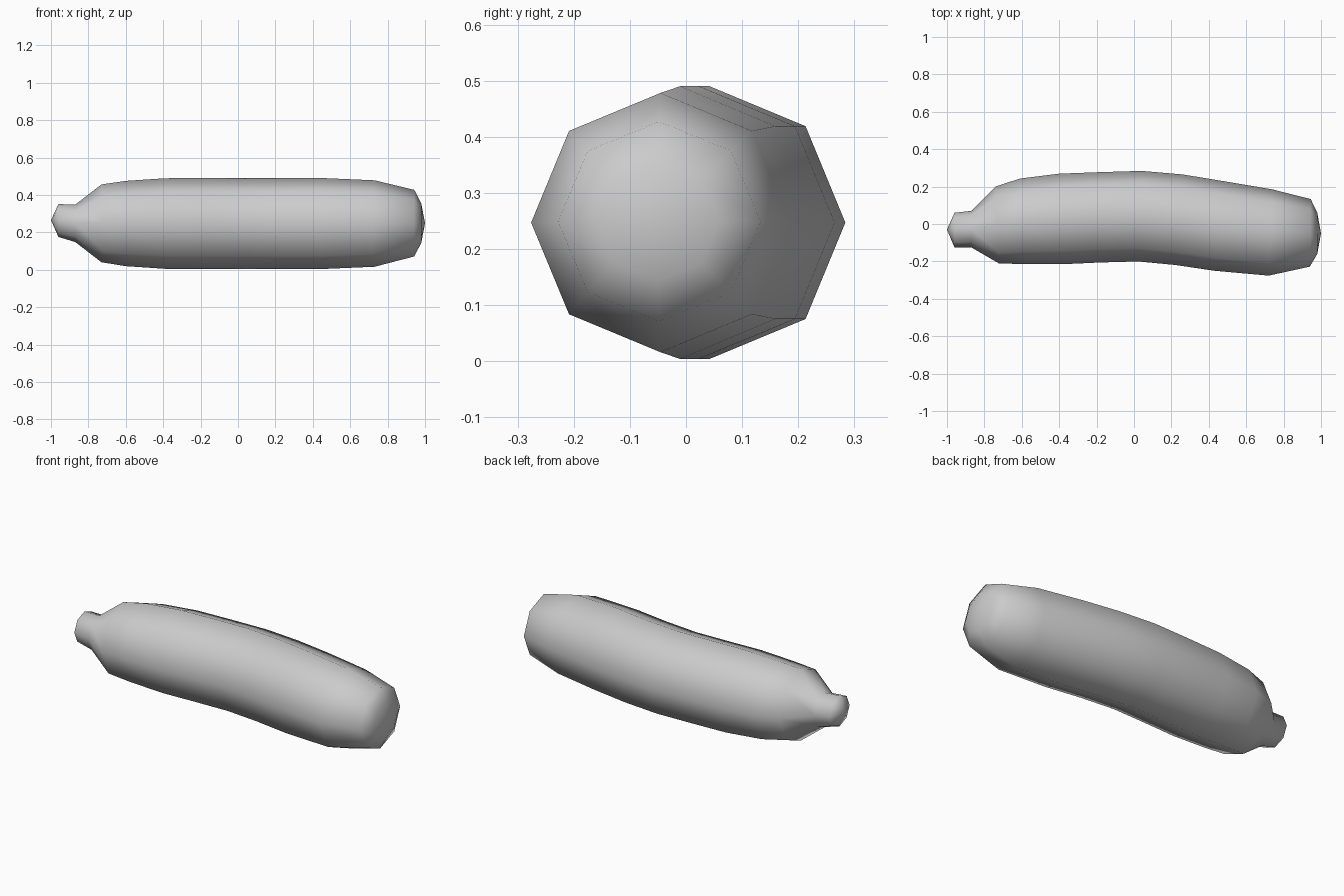
import bpy, bmesh, math
from mathutils import Vector

if "Cube" in bpy.data.objects:
    bpy.data.objects.remove(bpy.data.objects["Cube"])

SIDES = 8

# Cross-sections: back-edge x, y; front-edge x, y; centre z; half height
rings = [
    (-0.96, 0.06, -0.96, -0.125, 0.263, 0.088),   # stem tip
    (-0.87, 0.07, -0.87, -0.125, 0.248, 0.10),    # stem base
    (-0.74, 0.20, -0.72, -0.212, 0.248, 0.208),   # shoulder
    (-0.61, 0.243, -0.59, -0.213, 0.247, 0.228),
    (-0.40, 0.269, -0.38, -0.215, 0.247, 0.242),
    (-0.19, 0.277, -0.19, -0.206, 0.247, 0.243),
    (0.04, 0.284, 0.02, -0.20, 0.247, 0.243),
    (0.26, 0.265, 0.22, -0.219, 0.247, 0.243),
    (0.48, 0.229, 0.43, -0.25, 0.247, 0.243),
    (0.74, 0.185, 0.72, -0.276, 0.247, 0.231),    # far end
    (0.945, 0.133, 0.94, -0.228, 0.249, 0.178),
    (0.98, 0.06, 0.98, -0.16, 0.249, 0.105),
]

bm = bmesh.new()


def add_ring(bx, by, fx, fy, z, h):
    back, front = Vector((bx, by, z)), Vector((fx, fy, z))
    centre, arm = (back + front) / 2, (back - front) / 2
    angles = [2 * math.pi * i / SIDES for i in range(SIDES)]
    return [bm.verts.new(centre + arm * math.cos(a) + Vector((0, 0, h * math.sin(a))))
            for a in angles]


def fan(ring, tip):
    v = bm.verts.new(tip)
    for i in range(SIDES):
        bm.faces.new((ring[i], ring[(i + 1) % SIDES], v))


# Skin the curved body and close both rounded ends
loops = [add_ring(*r) for r in rings]
for a, b in zip(loops, loops[1:]):
    for i in range(SIDES):
        j = (i + 1) % SIDES
        bm.faces.new((a[i], a[j], b[j], b[i]))
fan(loops[0], (-1.0, -0.03, 0.265))
fan(loops[-1], (1.0, -0.05, 0.249))
bmesh.ops.recalc_face_normals(bm, faces=bm.faces)
for f in bm.faces:
    f.smooth = True

mesh = bpy.data.meshes.new("curved_vegetable")
bm.to_mesh(mesh)
bm.free()
body = bpy.data.objects.new("curved_vegetable", mesh)
bpy.context.collection.objects.link(body)
